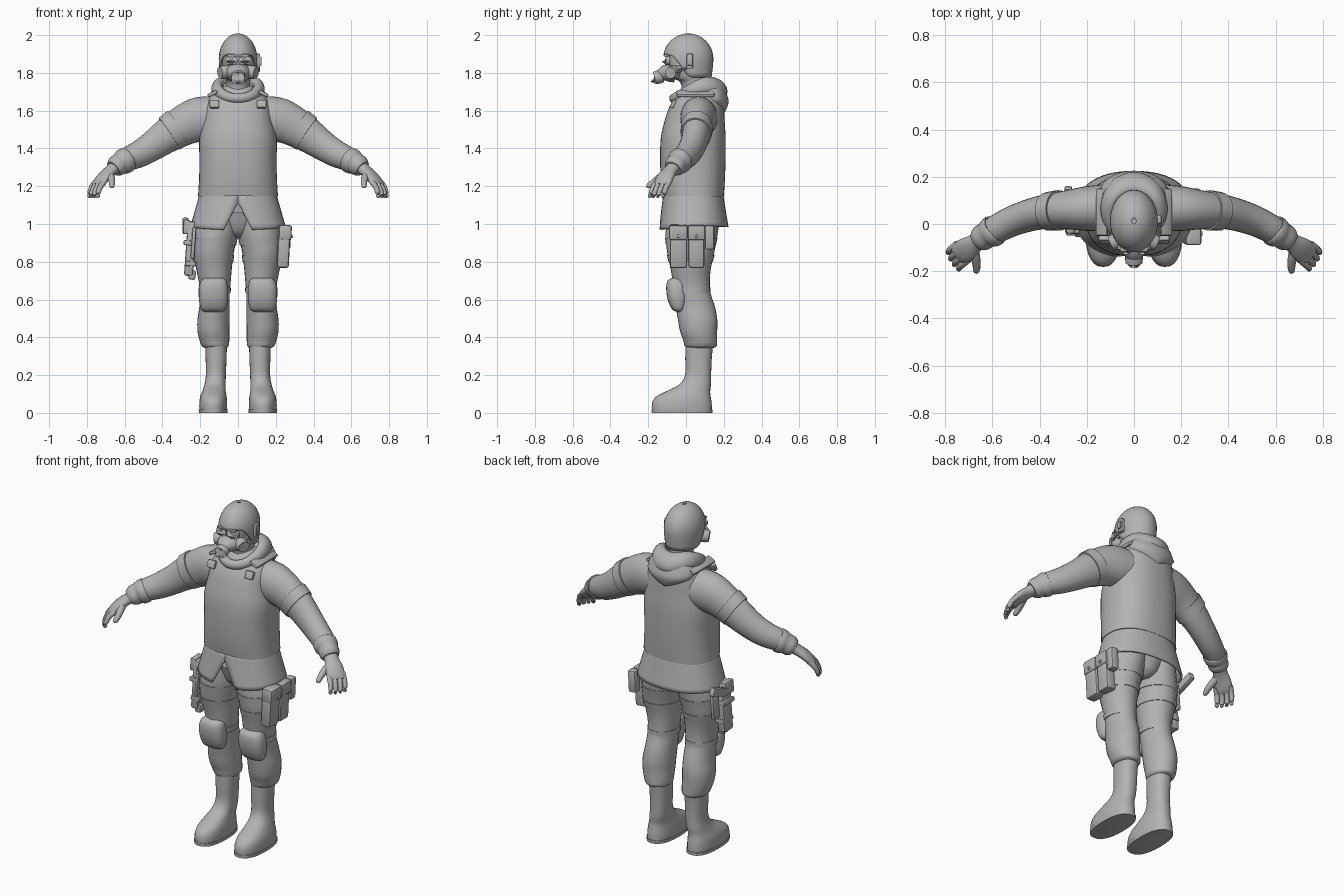
import bpy, bmesh, math
from mathutils import Vector, Matrix, Euler

GREY = bpy.data.materials.new("plain grey")
GREY.diffuse_color = (0.45, 0.45, 0.45, 1)
TAU = 2 * math.pi


def finish(name, bm, mirror=False, angle=40, thick=0):
    bmesh.ops.recalc_face_normals(bm, faces=bm.faces)
    me = bpy.data.meshes.new(name)
    bm.to_mesh(me)
    bm.free()
    me.materials.append(GREY)
    for p in me.polygons:
        p.use_smooth = True
    me.set_sharp_from_angle(angle=math.radians(angle))
    ob = bpy.data.objects.new(name, me)
    bpy.context.collection.objects.link(ob)
    if thick:
        ob.modifiers.new("thickness", 'SOLIDIFY').thickness = thick
    if mirror:
        ob.modifiers.new("mirror", 'MIRROR')
    return ob


def skin(name, rows, around=True, wrap=False, caps=True, **kw):
    """Join rows of points into a surface."""
    bm = bmesh.new()
    vs = [[bm.verts.new(p) for p in r] for r in rows]
    n, m = len(rows), len(rows[0])
    for i in range(n if wrap else n - 1):
        a, b = vs[i], vs[(i + 1) % n]
        for j in range(m if around else m - 1):
            k = (j + 1) % m
            bm.faces.new((a[j], a[k], b[k], b[j]))
    if caps and not wrap and around:
        bm.faces.new(vs[0])
        bm.faces.new(vs[-1])
    return finish(name, bm, **kw)


def smooth_path(secs, k):
    """Catmull-Rom resampling of section tuples."""
    s = [secs[0]] + list(secs) + [secs[-1]]
    out = []
    for i in range(1, len(s) - 2):
        for q in range(k):
            t = q / k
            out.append([0.5 * (2 * b + (c - a) * t + (2 * a - 5 * b + 4 * c - d) * t * t
                               + (3 * b - a - 3 * c + d) * t ** 3)
                        for a, b, c, d in zip(s[i - 1], s[i], s[i + 1], s[i + 2])])
    return out + [list(secs[-1])]


def oval(u, p):
    c, s = math.cos(u), math.sin(u)
    return (math.copysign(abs(c) ** (2 / p), c), math.copysign(abs(s) ** (2 / p), s))


def loft(name, secs, n=28, p=2, k=3, **kw):
    """Stack of level ovals: (x, y, z, half width, half depth)."""
    rows = []
    for x, y, z, a, b in smooth_path(secs, k):
        o = [oval(TAU * j / n, p) for j in range(n)]
        rows.append([(x + a * c, y + b * s, z) for c, s in o])
    return skin(name, rows, **kw)


def tube(name, secs, n=20, p=2, k=3, **kw):
    """Ovals set square to a path: (x, y, z, level radius, upright radius)."""
    pts = smooth_path(secs, k)
    rows = []
    for i, (x, y, z, a, b) in enumerate(pts):
        t = (Vector(pts[min(i + 1, len(pts) - 1)][:3]) - Vector(pts[max(i - 1, 0)][:3])).normalized()
        u = t.cross(Vector((0, 0, 1)) if abs(t.z) < .95 else Vector((0, 1, 0))).normalized()
        w = u.cross(t)
        o = [oval(TAU * j / n, p) for j in range(n)]
        rows.append([Vector((x, y, z)) + u * a * c + w * b * s for c, s in o])
    return skin(name, rows, **kw)


def box(name, loc, size, rot=(0, 0, 0), bevel=.01, **kw):
    bm = bmesh.new()
    m = Matrix.Translation(loc) @ Euler([math.radians(r) for r in rot]).to_matrix().to_4x4()
    bmesh.ops.create_cube(bm, size=1, matrix=m @ Matrix.Diagonal((*size, 1)))
    bmesh.ops.bevel(bm, geom=bm.edges[:], offset=bevel, segments=2, affect='EDGES', profile=.5)
    return finish(name, bm, **kw)


# Vest and body
loft("vest", [(0, .04, 1.145, .212, .16), (0, .037, 1.22, .207, .168), (0, .036, 1.32, .204, .173),
              (0, .038, 1.45, .205, .172), (0, .045, 1.54, .188, .16), (0, .056, 1.62, .176, .144),
              (0, .07, 1.675, .15, .122), (0, .075, 1.71, .11, .10), (0, .06, 1.735, .06, .06)], n=40, p=2.4)
# Jacket skirt, open in a V at the front
rows = []
for i in range(9):
    f = i / 8
    row = []
    for j in range(49):
        gap = max(0, f - .25) * .34
        a = gap + (TAU - 2 * gap) * j / 48
        front = (1 + math.cos(a)) / 2
        z = 1.16 - f * (.165 + .025 * front ** 2 + .01 * (1 - front) ** 2)
        c, s = oval(a, 2.3)
        row.append(((.203 + .05 * f) * s, .038 + .002 * f - (.158 + .027 * f) * c, z))
    rows.append(row)
skin("jacket_skirt", rows, around=False, thick=.012)
# Shoulder strap buckles
box("strap_buckle", (.125, -.068, 1.635), (.05, .02, .045), (-25, 0, 0), .005, mirror=True)
box("shoulder_strap", (.135, .05, 1.69), (.055, .2, .02), (0, 28, 0), .008, mirror=True)

# Hood collar
rows = []
for i in range(40):
    a = TAU * i / 40
    c, s = math.cos(a), math.sin(a)
    back = (1 - c) / 2
    z = 1.665 + .085 * math.sin(back * math.pi / 2) - .03 * back ** 4
    r, h = .024 + .02 * back ** 2, .026 + .022 * back
    row = []
    for j in range(14):
        u = TAU * j / 14
        d = 1 + r / .11 * math.cos(u)
        row.append((.112 * d * s, .055 - .118 * d * c, z + h * math.sin(u) - .02 * back * math.cos(u)))
    rows.append(row)
skin("hood_collar", rows, wrap=True)
loft("hood_drape", [(0, .14, 1.585, .03, .06), (0, .145, 1.61, .09, .07), (0, .14, 1.65, .14, .086),
                    (0, .13, 1.69, .14, .085), (0, .13, 1.73, .11, .07), (0, .12, 1.75, .06, .04)])

# Arms, gloves
tube("sleeve", [(.10, .07, 1.565, .10, .11), (.20, .065, 1.555, .095, .118), (.28, .06, 1.525, .083, .108),
                (.375, .052, 1.468, .073, .092), (.45, .035, 1.415, .068, .08), (.52, .01, 1.372, .064, .072),
                (.58, -.02, 1.345, .06, .064), (.625, -.045, 1.32, .05, .054)], n=24, mirror=True)
tube("sleeve_patch", [(.315, .058, 1.511, .086, .106), (.365, .053, 1.478, .082, .1)], mirror=True, k=2)
tube("glove_cuff", [(.585, -.022, 1.342, .054, .06), (.59, -.026, 1.339, .066, .068),
                    (.612, -.038, 1.327, .064, .066), (.625, -.046, 1.32, .056, .058),
                    (.645, -.06, 1.305, .056, .056), (.66, -.07, 1.293, .046, .044)], mirror=True)
tube("palm", [(.645, -.06, 1.305, .04, .036), (.675, -.082, 1.282, .04, .03), (.705, -.105, 1.255, .051, .027),
              (.735, -.125, 1.222, .05, .022), (.748, -.135, 1.205, .042, .014)], mirror=True)
for i, (o, l) in enumerate([(-.042, .92), (-.015, 1.02), (.013, 1), (.04, .85)]):
    x, y = .735 + .57 * o, -.123 + .82 * o
    tube("finger", [(x - .01, y + .007, 1.23, .014, .014), (x + .017 * l, y - .015 * l, 1.2, .0145, .0145),
                    (x + .03 * l, y - .028 * l, 1.17, .013, .013), (x + .034 * l, y - .036 * l, 1.146, .011, .011),
                    (x + .034 * l, y - .037 * l, 1.138, .003, .003)], n=10, mirror=True)
tube("thumb", [(.68, -.10, 1.27, .02, .02), (.672, -.14, 1.245, .02, .02), (.667, -.175, 1.22, .017, .017),
               (.668, -.2, 1.2, .013, .013), (.669, -.207, 1.193, .004, .004)], n=10, mirror=True)

# Trousers, straps, knee pads, boots
loft("trouser_leg", [(.10, .04, 1.04, .10, .14), (.116, .03, .95, .115, .138), (.13, .025, .85, .108, .125),
                     (.127, .025, .76, .094, .106), (.123, .028, .69, .084, .098), (.124, .035, .63, .08, .096),
                     (.125, .05, .56, .08, .104), (.13, .062, .49, .085, .104), (.13, .067, .43, .084, .098),
                     (.125, .075, .385, .079, .09), (.12, .078, .352, .07, .084), (.116, .075, .342, .05, .06)],
     mirror=True)
loft("crotch", [(0, .05, .925, .03, .06), (0, .045, .96, .09, .11), (0, .04, 1.06, .16, .14)], mirror=False)
loft("thigh_strap", [(.125, .026, .885, .115, .132), (.121, .028, .925, .119, .139)], mirror=True, k=1)
loft("lower_thigh_strap", [(.129, .025, .80, .104, .118), (.13, .025, .835, .110, .126)], mirror=True, k=1)
loft("knee_strap", [(.124, .03, .635, .085, .099), (.123, .029, .665, .086, .1)], mirror=True, k=1)
loft("knee_pad", [(.13, -.035, .535, .045, .015), (.13, -.04, .55, .066, .035), (.13, -.045, .60, .077, .052),
                  (.13, -.05, .66, .077, .055), (.128, -.052, .70, .066, .045), (.128, -.05, .715, .045, .02)],
     p=2.6, mirror=True)
loft("boot", [(.13, -.02, 0, .062, .15), (.131, -.021, .008, .072, .158), (.131, -.022, .05, .074, .158),
              (.13, -.014, .085, .07, .145), (.127, .012, .115, .062, .116), (.122, .048, .15, .056, .084),
              (.117, .064, .2, .053, .069), (.116, .066, .28, .055, .07), (.116, .07, .37, .058, .074)],
     p=2.3, mirror=True)
loft("boot_sole", [(.131, -.021, 0, .075, .16), (.131, -.021, .018, .077, .161)], p=2.4, k=1, mirror=True)

# Neck and head
loft("head", [(0, .045, 1.68, .065, .065), (0, .04, 1.75, .064, .07), (0, .015, 1.775, .07, .093),
              (0, .01, 1.82, .08, .108), (0, .008, 1.88, .084, .111), (0, .01, 1.93, .08, .105),
              (0, .012, 1.975, .045, .06)])
# Helmet with a high front edge and a low nape
rows = []
for i in range(15):
    f = i / 14
    row = []
    for j in range(36):
        a = TAU * j / 36
        w = min(1, max(0, (.75 - math.cos(a)) / .9))
        low = 1.892 - .115 * w * w * (3 - 2 * w)
        h = math.sin(f * math.pi / 2)
        z = low + (2.0 - low) * h
        r = math.sqrt(max(.0002, 1 - max(0, (z - 1.875) / .1255) ** 2)) * (1 - max(0, 1.86 - z) * .9)
        row.append((.094 * r * math.sin(a), .012 - .125 * r * math.cos(a), z))
    rows.append(row)
skin("helmet", rows, thick=-.008, caps=False)
box("helmet_brow", (0, -.106, 1.893), (.12, .022, .014), bevel=.005)

# Breathing mask
tube("eye_lens", [(.036, -.085, 1.865, .034, .024), (.037, -.108, 1.865, .033, .023),
                  (.037, -.112, 1.864, .026, .017), (.037, -.108, 1.864, .024, .015)], k=1, p=2.4, mirror=True)
tube("mask_snout", [(0, -.06, 1.80, .075, .05), (0, -.10, 1.80, .062, .046), (0, -.125, 1.793, .045, .036),
                    (0, -.14, 1.785, .03, .028)])
tube("front_filter", [(0, -.125, 1.785, .036, .033), (0, -.14, 1.78, .038, .036), (0, -.165, 1.772, .036, .034),
                      (0, -.17, 1.77, .026, .025), (0, -.164, 1.771, .022, .021)], k=1)
tube("cheek_filter", [(.05, -.06, 1.805, .036, .036), (.078, -.074, 1.803, .036, .036),
                      (.096, -.083, 1.801, .031, .031), (.092, -.081, 1.801, .022, .022)], k=1, mirror=True)
box("mask_strap", (.078, -.03, 1.83), (.014, .09, .018), (12, 0, -8), .004, mirror=True)

# Radio earpiece on one side
box("earpiece", (.104, .02, 1.862), (.026, .034, .08), bevel=.006)
box("earpiece_button", (.118, .02, 1.862), (.014, .02, .045), bevel=.004)
tube("earpiece_boom", [(.108, .01, 1.83, .006, .006), (.11, -.03, 1.81, .006, .006),
                       (.095, -.07, 1.80, .006, .006)], n=8)

# Thigh pouches on one side
for y, w in ((-.04, .092), (.055, .084)):
    box("pouch", (.242, y, .875), (.064, w, .215), (0, 3, 0), .014)
    box("pouch_flap", (.25, y, .955), (.068, w + .008, .08), (0, 3, 0), .012)
    tube("pouch_stud", [(.28, y, .935, .009, .009), (.29, y, .935, .008, .008)], n=10, k=1)
box("rear_pouch", (.255, .125, .93), (.05, .05, .13), (0, 3, 0), .012)

# Holster and sidearm on the other side
box("holster", (-.252, .0, .87), (.048, .085, .29), (0, 4, 0), .012)
box("holster_plate", (-.236, .02, .9), (.02, .15, .17), (0, 4, 0), .008)
for z in (.79, .9):
    box("holster_band", (-.257 - (z - .87) * .07, 0, z), (.058, .096, .026), (0, 4, 0), .006)
box("pistol_slide", (-.272, .0, .985), (.036, .08, .075), (0, 4, 0), .008)
box("pistol_grip", (-.278, .09, .99), (.032, .14, .048), (20, 0, 0), .009)
box("holster_tip", (-.243, -.005, .73), (.038, .06, .05), (0, 4, 0), .01)
